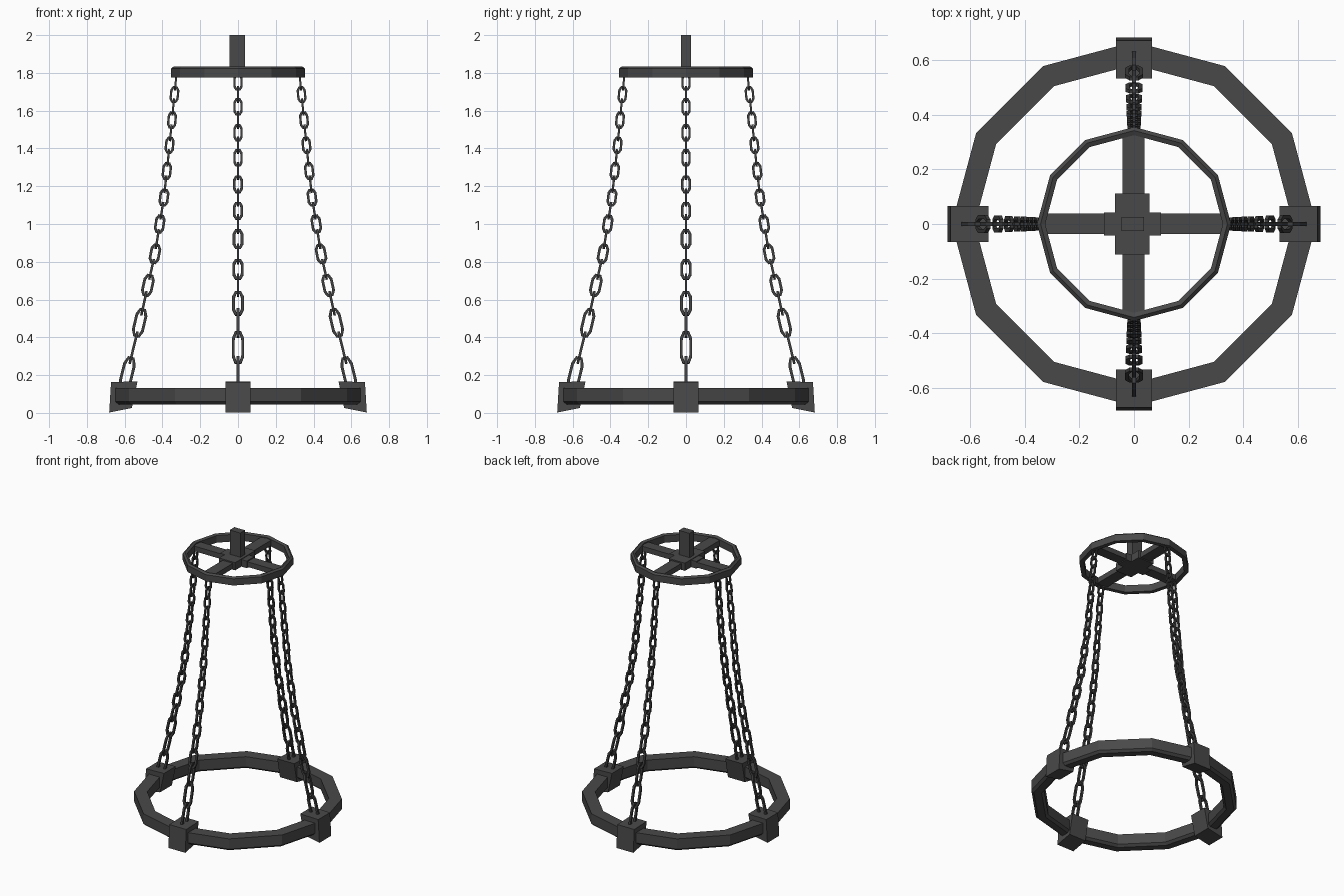
import bpy, bmesh, math
from mathutils import Vector, Matrix

if "Cube" in bpy.data.objects:
    bpy.data.objects.remove(bpy.data.objects["Cube"])


def material(name, c):
    m = bpy.data.materials.new(name)
    m.diffuse_color = (c, c, c * 1.01, 1)
    m.use_nodes = True
    m.node_tree.nodes["Principled BSDF"].inputs["Base Color"].default_value = m.diffuse_color
    return m


iron = material("dark_iron", 0.066)
chain_iron = material("chain_iron", 0.05)


def finish(bm, name, mat):
    bmesh.ops.recalc_face_normals(bm, faces=bm.faces)
    me = bpy.data.meshes.new(name)
    bm.to_mesh(me)
    bm.free()
    me.materials.append(mat)
    ob = bpy.data.objects.new(name, me)
    bpy.context.collection.objects.link(ob)
    return ob


def ring(name, profile, sides=12):
    # closed radius/height profile swept around z
    bm = bmesh.new()
    loops = []
    for i in range(sides):
        a = 2 * math.pi * i / sides
        loops.append([bm.verts.new((r * math.cos(a), r * math.sin(a), z)) for r, z in profile])
    n = len(profile)
    for i in range(sides):
        p, q = loops[i], loops[(i + 1) % sides]
        for j in range(n):
            k = (j + 1) % n
            bm.faces.new((p[j], q[j], q[k], p[k]))
    return finish(bm, name, iron)


def box(name, lo, hi):
    lo, hi = Vector(lo), Vector(hi)
    bm = bmesh.new()
    bmesh.ops.create_cube(bm, size=1)
    for v in bm.verts:
        v.co = Vector([(lo[i] + hi[i]) / 2 + v.co[i] * (hi[i] - lo[i]) for i in range(3)])
    return finish(bm, name, iron)


# rings
ring("lower_ring", [(0.667, 0.06), (0.667, 0.132), (0.583, 0.132), (0.583, 0.06), (0.60, 0.045), (0.65, 0.045)])
ring("upper_ring", [(0.355, 1.775), (0.355, 1.822), (0.342, 1.833), (0.325, 1.825), (0.325, 1.775)])

# spokes, hub and hanging post
box("spoke_x", (-0.335, -0.036, 1.782), (0.335, 0.038, 1.818))
box("spoke_y", (-0.042, -0.335, 1.782), (0.038, 0.335, 1.82))
box("hub_x", (-0.11, -0.042, 1.775), (0.098, 0.042, 1.825))
box("hub_y", (-0.07, -0.112, 1.775), (0.056, 0.112, 1.829))
box("hanging_post", (-0.046, -0.026, 1.79), (0.036, 0.026, 2.0))

# clamp blocks leaning slightly outward at the foot
for i in range(4):
    bm = bmesh.new()
    outline = [(0.532, 0.167), (0.672, 0.163), (0.682, 0.002), (0.562, 0.026)]
    face = bm.faces.new([bm.verts.new((x, -0.066, z)) for x, z in outline])
    out = bmesh.ops.extrude_face_region(bm, geom=[face])
    for v in out["geom"]:
        if isinstance(v, bmesh.types.BMVert):
            v.co.y = 0.066
    bm.transform(Matrix.Rotation(i * math.pi / 2, 4, 'Z'))
    finish(bm, "clamp_block_%d" % (i + 1), iron)


def add_link(bm, centre, axis, side, length, width, t):
    # eight-cornered link with a square wire section
    normal = axis.cross(side).normalized()
    l, w = length / 2 - t, width / 2 - t
    path = [(w, l * 0.55), (w * 0.5, l), (-w * 0.5, l), (-w, l * 0.55),
            (-w, -l * 0.55), (-w * 0.5, -l), (w * 0.5, -l), (w, -l * 0.55)]
    rows = []
    for s, a in path:
        p = centre + side * s + axis * a
        out = (side * (s / w) + axis * (a / l)).normalized()
        rows.append([bm.verts.new(p + out * t * u + normal * t * v)
                     for u, v in ((1, 0.8), (1, -0.8), (-1, -0.8), (-1, 0.8))])
    for i in range(8):
        p, q = rows[i], rows[(i + 1) % 8]
        for j in range(4):
            k = (j + 1) % 4
            bm.faces.new((p[j], q[j], q[k], p[k]))


# chains: link centres follow a sagging curve, links alternate direction
heights = [1.75, 1.685, 1.62, 1.55, 1.483, 1.417, 1.35, 1.28, 1.21, 1.14, 1.07,
           1.0, 0.92, 0.842, 0.76, 0.675, 0.58, 0.477, 0.345, 0.21]
curve = [(1.8, 0.325), (1.68, 0.337), (1.42, 0.362), (1.14, 0.392), (0.84, 0.44),
         (0.675, 0.477), (0.48, 0.52), (0.21, 0.586), (0.1, 0.613)]


def radius(z):
    for (z0, r0), (z1, r1) in zip(curve, curve[1:]):
        if z >= z1:
            return r0 + (r1 - r0) * (z0 - z) / (z0 - z1)
    return curve[-1][1]


for i in range(4):
    bm = bmesh.new()
    for n, z in enumerate(heights):
        gap = (heights[max(n - 1, 0)] - heights[min(n + 1, 19)])
        if n in (0, 19):
            gap *= 2
        axis = Vector((radius(z - 0.04) - radius(z + 0.04), 0, -0.08)).normalized()
        tangent = Vector((0, 1, 0))
        side = tangent if n % 2 == 0 else axis.cross(tangent)
        length = min(gap / 2 * 1.3 + 0.005, 0.18)
        width = 0.05 + 0.02 * (n / 19) ** 2
        add_link(bm, Vector((radius(z), 0, z)), axis, side, length, width, 0.0065 + 0.002 * n / 19)
    bm.transform(Matrix.Rotation(i * math.pi / 2, 4, 'Z'))
    finish(bm, "chain_%d" % (i + 1), chain_iron)
